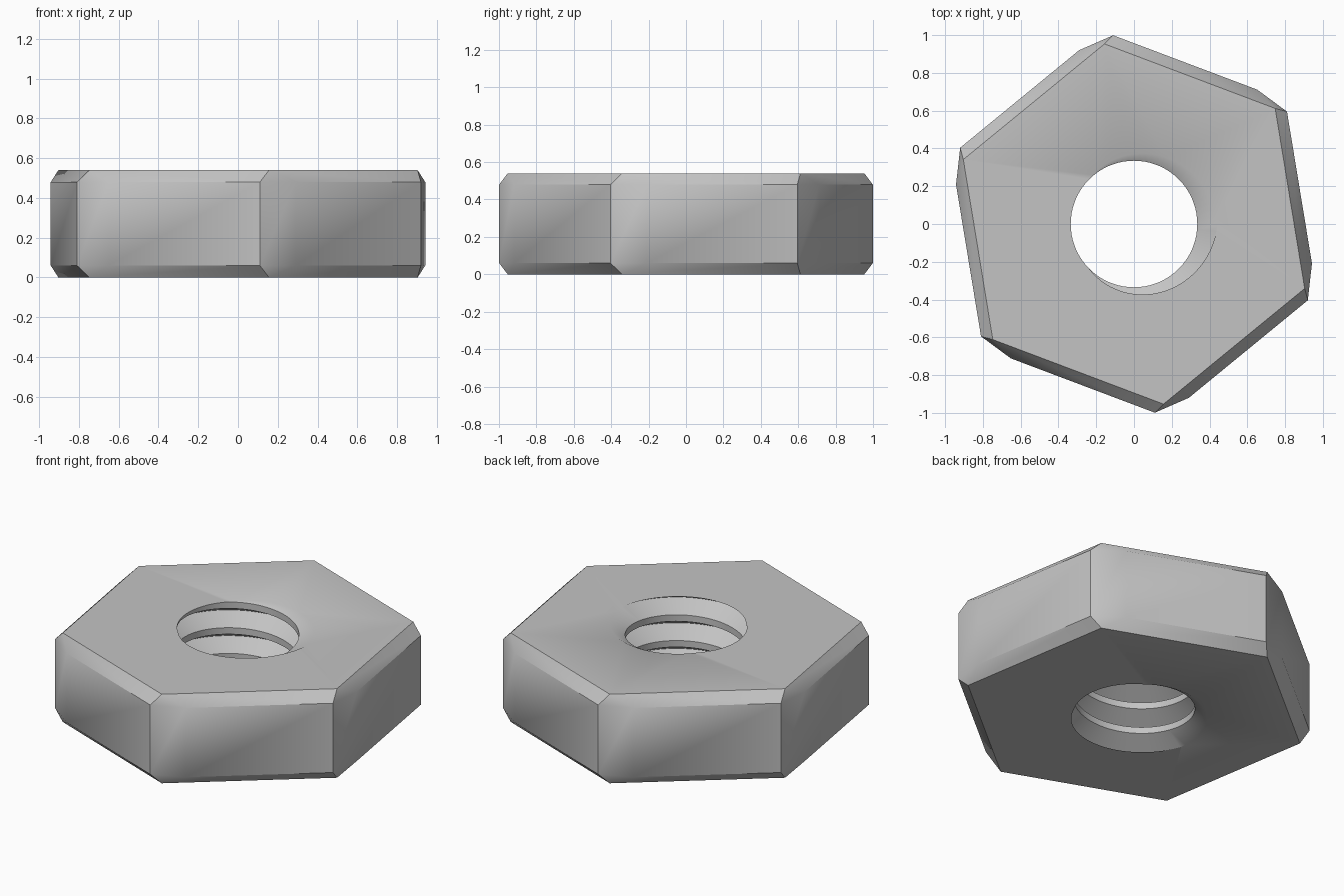
import bpy
import bmesh
from math import sin, cos, pi, radians

cube = bpy.data.objects.get("Cube")
if cube:
    bpy.data.objects.remove(cube, do_unlink=True)

HEIGHT = 0.54
BEVEL = 0.06
PITCH = 0.156
CREST_R, ROOT_R = 0.335, 0.442
STEPS = 72              # segments per thread turn

steel = bpy.data.materials.new("steel grey")
steel.use_nodes = True
steel.diffuse_color = (0.55, 0.55, 0.55, 1)
steel.node_tree.nodes["Principled BSDF"].inputs["Base Color"].default_value = (0.55, 0.55, 0.55, 1)

bm = bmesh.new()


def polar(r, angle, z):
    return bm.verts.new((r * cos(angle), r * sin(angle), z))


# Threaded bore: a helical strip with a V groove and a flat crest
profile = [(ROOT_R, 0), (CREST_R, 3 / 8), (CREST_R, 5 / 8)]
rows = []
for k in range(-5 * STEPS, 2 * STEPS + 1):
    turn = k / STEPS
    rows.append([polar(r, 2 * pi * turn, HEIGHT + PITCH * (turn + rise))
                 for r, rise in profile])
for k in range(len(rows) - STEPS - 1):
    a = rows[k] + [rows[k + STEPS][0]]
    b = rows[k + 1] + [rows[k + 1 + STEPS][0]]
    for j in range(3):
        bm.faces.new((a[j], b[j], b[j + 1], a[j + 1]))

# Trim the thread flush with the top and bottom
for z, direction in ((0, -1), (HEIGHT, 1)):
    bmesh.ops.bisect_plane(bm, geom=bm.verts[:] + bm.edges[:] + bm.faces[:], dist=1e-5,
                           plane_co=(0, 0, z), plane_no=(0, 0, direction), clear_outer=True)
bmesh.ops.remove_doubles(bm, verts=bm.verts[:], dist=1e-5)
rims = {z: [e for e in bm.edges if e.is_boundary
            and all(abs(v.co.z - z) < 1e-3 for v in e.verts)] for z in (0, HEIGHT)}


# Six-sided body: each corner has a sharp edge and a soft edge
def side_ring(z):
    ring = []
    for i in range(6):
        ring.append(polar(1.005, radians(96.3 + 60 * i), z))
        ring.append(polar(0.965, radians(107.5 + 60 * i), z))
    return ring


def cap_ring(z):
    return [polar(0.966, radians(99.3 + 60 * i), z) for i in range(6)]


low, high = side_ring(BEVEL), side_ring(HEIGHT - BEVEL)
for i in range(12):
    j = (i + 1) % 12
    bm.faces.new((low[i], low[j], high[j], high[i]))

# Bevels and the flat faces around the bore
for z, ring in ((0, low), (HEIGHT, high)):
    cap = cap_ring(z)
    for i in range(6):
        n = (i + 1) % 6
        bm.faces.new((cap[i], ring[2 * i], ring[2 * i + 1]))
        bm.faces.new((cap[i], ring[2 * i + 1], ring[2 * n], cap[n]))
    outline = [bm.edges.get((cap[i], cap[(i + 1) % 6])) for i in range(6)]
    bmesh.ops.triangle_fill(bm, use_beauty=True, use_dissolve=False,
                            edges=outline + rims[z], normal=(0, 0, 1 if z else -1))

bmesh.ops.recalc_face_normals(bm, faces=bm.faces[:])
mesh = bpy.data.meshes.new("hex_nut")
bm.to_mesh(mesh)
bm.free()
mesh.materials.append(steel)
nut = bpy.data.objects.new("hex_nut", mesh)
bpy.context.collection.objects.link(nut)

bpy.ops.object.select_all(action='DESELECT')
nut.select_set(True)
bpy.context.view_layer.objects.active = nut
bpy.ops.object.shade_smooth_by_angle(angle=radians(29))
